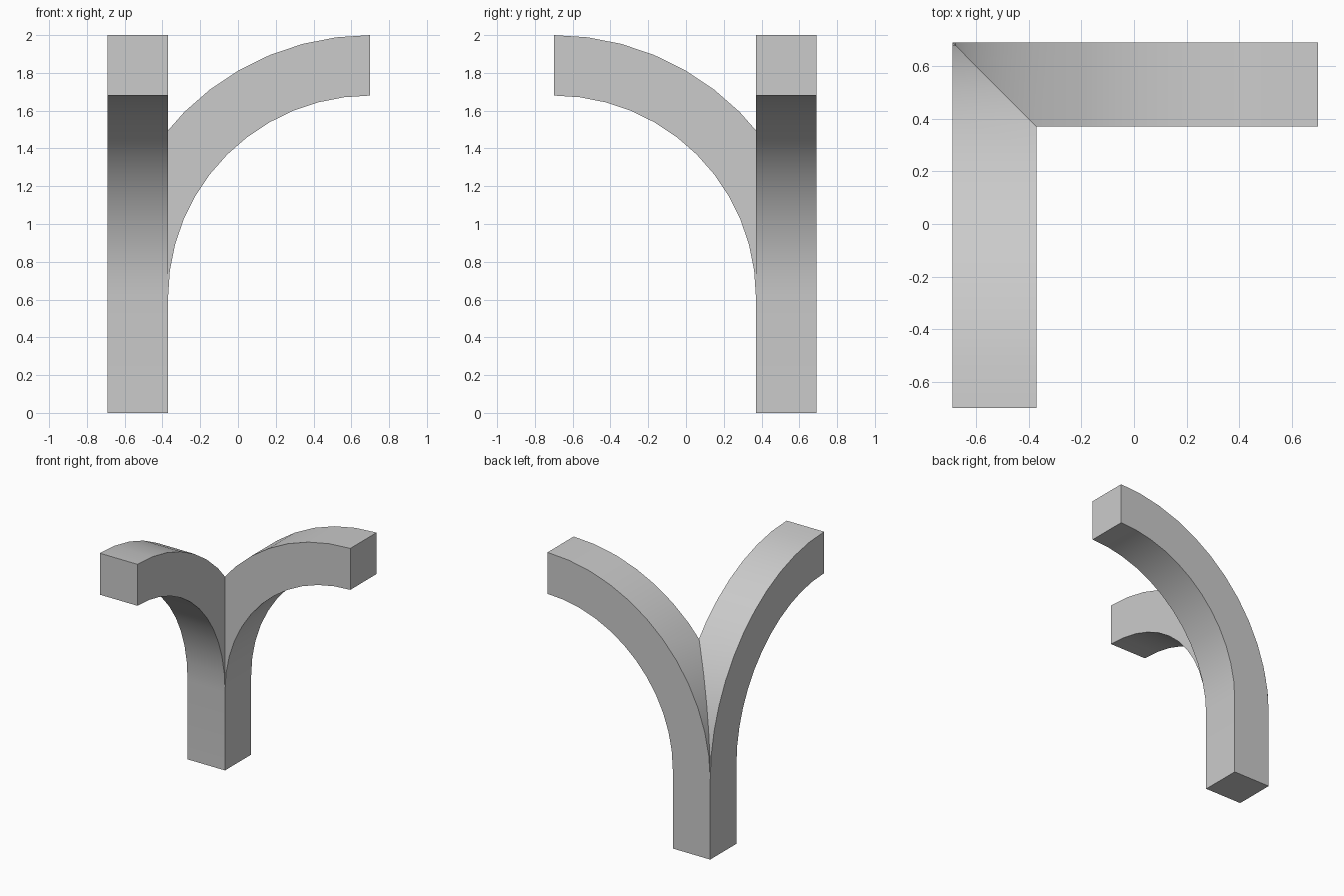
import bpy, bmesh, math
from mathutils import Vector

if "Cube" in bpy.data.objects:
    bpy.data.objects.remove(bpy.data.objects["Cube"])

NEAR, FAR, END = 0.37, 0.69, 0.70   # beam edges and arm tip
SPRING = 0.615                       # height where the arms start to bend
SEGS = 12

# Beam path: (inner, outer) x-z points, straight post then quarter arc
path = [((-NEAR, 0.0), (-FAR, 0.0))]
for i in range(SEGS + 1):
    a = math.radians(90) * i / SEGS
    path.append(tuple((END - (END + e) * math.cos(a),
                       SPRING + (END + e - 0.005) * math.sin(a)) for e in (NEAR, FAR)))

# Sweep the square section along the path
bm = bmesh.new()
rings = []
for inner, outer in path:
    rings.append([bm.verts.new((p[0], y, p[1]))
                  for p, y in ((inner, NEAR), (outer, NEAR), (outer, FAR), (inner, FAR))])
for a, b in zip(rings, rings[1:]):
    for k in range(4):
        n = (k + 1) % 4
        bm.faces.new((a[k], a[n], b[n], b[k]))
bm.faces.new(rings[0])
bm.faces.new(rings[-1])

# Mitre along the diagonal, keeping the half on the +x side
bmesh.ops.bisect_plane(bm, geom=bm.verts[:] + bm.edges[:] + bm.faces[:], dist=1e-5,
                       plane_co=Vector((0, 0, 0)), plane_no=Vector((1, 1, 0)),
                       clear_inner=True)

# Mirror across the diagonal for the second arm and weld the seam
copy = bmesh.ops.duplicate(bm, geom=bm.verts[:] + bm.edges[:] + bm.faces[:])["geom"]
for v in copy:
    if isinstance(v, bmesh.types.BMVert):
        v.co = Vector((-v.co.y, -v.co.x, v.co.z))
bmesh.ops.remove_doubles(bm, verts=bm.verts[:], dist=1e-4)
bmesh.ops.recalc_face_normals(bm, faces=bm.faces[:])

mesh = bpy.data.meshes.new("forked_beam")
bm.to_mesh(mesh)
bm.free()
beam = bpy.data.objects.new("forked_beam", mesh)
bpy.context.collection.objects.link(beam)

# Smooth curves, sharp beam edges
bpy.context.view_layer.objects.active = beam
beam.select_set(True)
bpy.ops.object.shade_smooth_by_angle(angle=math.radians(30))
